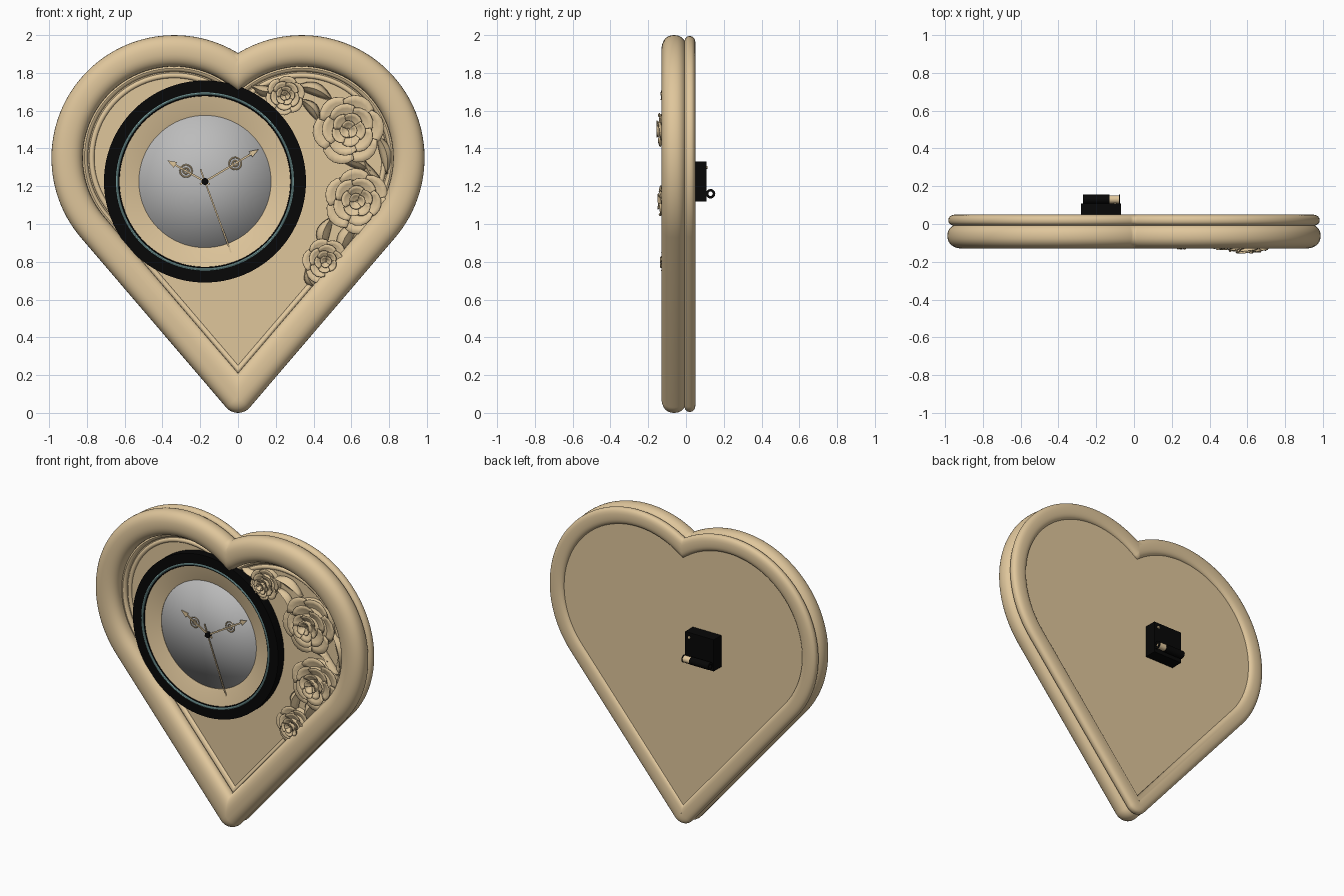
import bpy, bmesh
from math import sin, cos, pi, radians, atan2, asin, copysign
from mathutils import Vector

if "Cube" in bpy.data.objects:
    bpy.data.objects.remove(bpy.data.objects["Cube"], do_unlink=True)


def material(name, r, g, b, rough=0.6):
    m = bpy.data.materials.new(name)
    m.use_nodes = True
    m.diffuse_color = (r, g, b, 1)
    node = m.node_tree.nodes["Principled BSDF"]
    node.inputs["Base Color"].default_value = (r, g, b, 1)
    node.inputs["Roughness"].default_value = rough
    return m


TAN = material("warm tan", 0.74, 0.565, 0.33)
BLACK = material("black", 0.002, 0.002, 0.002)
SILVER = material("silver grey", 0.50, 0.50, 0.50)
TEAL = material("pale teal", 0.30, 0.55, 0.55)


def finish(bm, name, mat, angle=35):
    bmesh.ops.recalc_face_normals(bm, faces=bm.faces)
    me = bpy.data.meshes.new(name)
    bm.to_mesh(me)
    bm.free()
    me.materials.append(mat)
    ob = bpy.data.objects.new(name, me)
    bpy.context.collection.objects.link(ob)
    bpy.ops.object.select_all(action="DESELECT")
    ob.select_set(True)
    bpy.context.view_layer.objects.active = ob
    bpy.ops.object.shade_smooth_by_angle(angle=radians(angle))
    return ob


def grid(bm, rows, wrap_rows=False, wrap_cols=False):
    vs = [[bm.verts.new(p) for p in row] for row in rows]
    n, m = len(vs), len(vs[0])
    for i in range(n if wrap_rows else n - 1):
        for j in range(m if wrap_cols else m - 1):
            a, b = vs[i], vs[(i + 1) % n]
            k = (j + 1) % m
            bm.faces.new((a[j], a[k], b[k], b[j]))


def oval(cx, cy, rx, ry, power=2.0, n=24):
    def s(v):
        return copysign(abs(v) ** (2 / power), v)
    return [(cx + rx * s(cos(2 * pi * i / n)), cy + ry * s(sin(2 * pi * i / n))) for i in range(n)]


def lathe(name, mat, profile, cx, cz, n=96, angle=35):
    """Closed (radius, y) profile turned about an axis along y."""
    bm = bmesh.new()
    grid(bm, [[(cx + r * cos(2 * pi * i / n), y, cz + r * sin(2 * pi * i / n)) for r, y in profile]
              for i in range(n)], True, True)
    return finish(bm, name, mat, angle)


def slab(bm, pts, y0, y1):
    f = bm.faces.new([bm.verts.new((x, y0, z)) for x, z in pts])
    ext = bmesh.ops.extrude_face_region(bm, geom=[f])["geom"]
    bmesh.ops.translate(bm, vec=(0, y1 - y0, 0), verts=[v for v in ext if isinstance(v, bmesh.types.BMVert)])


def plate(name, mat, pts, y0, y1):
    bm = bmesh.new()
    slab(bm, pts, y0, y1)
    return finish(bm, name, mat, 30)


# Right half of the heart: rounded tip, straight flank, circular lobe, run past the notch
TUBE = 0.083
LOBE, LOBE_R = Vector((0.338, 1.35)), 0.65 - TUBE
TIP = Vector((0, TUBE))
d = LOBE - TIP
flank = atan2(d.y, d.x) - asin(LOBE_R / d.length)
start, end = flank - pi / 2, radians(126)
FAN, ARC = 10, 56
path = []
for i in range(FAN + 1):
    a = -pi / 2 + (start + pi / 2) * i / FAN
    path.append((TIP, Vector((cos(a), sin(a)))))
for i in range(ARC + 1):
    a = start + (end - start) * i / ARC
    nrm = Vector((cos(a), sin(a)))
    path.append((LOBE + nrm * LOBE_R, nrm))
path.append((path[-1][0] + Vector((-sin(end), cos(end))) * 0.2, path[-1][1]))


def mirror_half(bm, name, mat):
    bmesh.ops.bisect_plane(bm, geom=bm.verts[:] + bm.edges[:] + bm.faces[:], dist=1e-5,
                           plane_co=(0, 0, 0), plane_no=(1, 0, 0), clear_inner=True)
    ob = finish(bm, name, mat)
    ob.modifiers.new("mirror", "MIRROR").use_axis[0] = True


def sweep(name, mat, profile, first=0):
    """Closed (outward offset, y) profile carried along the heart."""
    bm = bmesh.new()
    grid(bm, [[(p.x + n.x * o, y, p.y + n.y * o) for o, y in profile] for p, n in path[first:]],
         False, True)
    mirror_half(bm, name, mat)


def heart_panel(name, mat, offset, y0, y1):
    bm = bmesh.new()
    slab(bm, [p + n * offset for p, n in path[FAN:]], y0, y1)
    mirror_half(bm, name, mat)


# Heart frame
sweep("front_frame", TAN, oval(0, -0.063, TUBE, 0.067, 2.3, 32))
sweep("rear_moulding", TAN, oval(0.025, 0.02, 0.053, 0.031, 2.5))
sweep("inner_bead", TAN, oval(-0.092, -0.03, 0.018, 0.022, n=12))
sweep("upper_bead", TAN, oval(-0.13, -0.03, 0.014, 0.012, n=12), FAN + 1)
heart_panel("heart_panel", TAN, -0.01, -0.03, 0.028)

# Clock face, sloping in from the bezel to the dial
CX, CZ = -0.175, 1.225
lathe("outer_bezel", BLACK, [(0.535, -0.03), (0.535, -0.092), (0.47, -0.092), (0.47, -0.03)], CX, CZ, 128)
lathe("bead_ring", TEAL, oval(0.466, -0.09, 0.007, 0.008, n=8), CX, CZ, 128)
lathe("thin_rim", BLACK, oval(0.456, -0.086, 0.004, 0.004, n=8), CX, CZ, 128)
lathe("inner_bezel", TAN, [(0.47, -0.03), (0.47, -0.088), (0.45, -0.084), (0.365, -0.062),
                           (0.35, -0.057), (0.35, -0.03)], CX, CZ, 128)
lathe("dial", SILVER, [(0.001, -0.055), (0.01, -0.055), (0.352, -0.055), (0.352, -0.035), (0.001, -0.035)],
      CX, CZ, 96, 180)


# Hands
def hand(name, tip, w, ring_at=None, tail=0.03, y=-0.06):
    v = Vector(tip) - Vector((CX, CZ))
    length, u = v.length, v.normalized()
    side = Vector((-u.y, u.x))

    def at(s, t):
        return Vector((CX, CZ)) + u * s + side * t
    head = 0.05 if ring_at else 0.002
    shape = [(-tail, w), (length - head, w), (length - head, 3.5 * w if ring_at else w), (length, 0)]
    pts = [at(s, t) for s, t in shape] + [at(s, -t) for s, t in shape[-2::-1]]
    plate(name, TAN, pts, y, y - 0.005)
    if ring_at:
        for k, r in enumerate((0.032, 0.015)):
            lathe(f"{name}_ring_{k + 1}", TAN, oval(r, y - 0.003, 0.004, 0.003, n=6), *at(ring_at, 0), 24)


hand("hour_hand", (-0.375, 1.337), 0.005, 0.115)
hand("minute_hand", (0.11, 1.395), 0.005, 0.187)
hand("second_hand", (-0.03, 0.83), 0.004, tail=0.07, y=-0.066)
lathe("pivot", BLACK, [(0.001, -0.05), (0.018, -0.05), (0.018, -0.074), (0.001, -0.075)], CX, CZ, 20)


# Carved roses: petals in rising rings
def rose(name, cx, cz, size, top, turn):
    bm = bmesh.new()
    depth = top - 0.03
    layers = [(0.30, 1.00, 0.30, 0.52, 6, 0.60), (0.20, 0.74, 0.48, 0.72, 5, 0.72),
              (0.10, 0.48, 0.62, 0.88, 5, 0.75), (0.03, 0.25, 0.78, 1.00, 3, 1.15)]
    for k, (r0, r1, h0, h1, count, half) in enumerate(layers):
        for p in range(count):
            a0 = turn + k * 0.5 + 2 * pi * p / count
            rows = []
            for i in range(5):
                u = i / 4
                row = []
                for j in range(7):
                    v = j / 3 - 1
                    a = a0 + v * half
                    r = size * (r0 + (r1 - r0) * u * (1 - 0.22 * v * v))
                    h = h0 + (h1 - h0) * u ** 1.5 + 0.07 * v * u
                    row.append((cx + r * cos(a), -0.03 - depth * min(h, 1), cz + r * sin(a)))
                rows.append(row)
            grid(bm, rows)
    ob = finish(bm, name, TAN, 40)
    s = ob.modifiers.new("thickness", "SOLIDIFY")
    s.thickness, s.offset = 0.005, 0
    lathe(name + "_base", TAN, [(0.001, -0.02), (size * 0.85, -0.02), (size * 0.8, -0.03 - depth * 0.3),
                                (size * 0.2, -0.03 - depth * 0.72), (0.001, -0.03 - depth * 0.8)], cx, cz, 20)


rose("top_rose", 0.25, 1.68, 0.105, 0.132, 0.3)
rose("large_rose", 0.585, 1.50, 0.19, 0.154, 0.1)
rose("middle_rose", 0.63, 1.12, 0.175, 0.149, 0.6)
rose("lower_rose", 0.465, 0.80, 0.125, 0.136, 0.9)


# Leaves between the roses
def leaf(name, cx, cz, length, width, deg):
    bm = bmesh.new()
    a, rows = radians(deg), []
    for i in range(9):
        u = i / 8
        w = width * (sin(pi * u) ** 0.8 if 0 < i < 8 else 0.02)
        row = []
        for v in (-1, -0.5, 0, 0.5, 1):
            s, t = (u - 0.5) * length, v * w + 0.12 * length * sin(pi * u)
            y = -0.03 - 0.035 * (1 - abs(v)) - 0.01 * sin(pi * u)
            row.append((cx + s * cos(a) - t * sin(a), y, cz + s * sin(a) + t * cos(a)))
        rows.append(row)
    grid(bm, rows)
    ob = finish(bm, name, TAN, 25)
    ob.modifiers.new("thickness", "SOLIDIFY").thickness = 0.008


for i, spec in enumerate([(0.40, 1.69, 0.22, 0.035, -20), (0.38, 1.60, 0.16, 0.03, -50),
                          (0.14, 1.72, 0.14, 0.03, 170), (0.76, 1.37, 0.22, 0.035, -75),
                          (0.62, 1.31, 0.18, 0.035, -20), (0.72, 1.27, 0.16, 0.03, 130),
                          (0.59, 0.92, 0.20, 0.035, 60), (0.47, 0.95, 0.16, 0.03, 75),
                          (0.39, 0.71, 0.12, 0.025, 120)]):
    leaf(f"leaf_{i + 1}", *spec)


# Movement on the back
def tube_x(name, mat, x0, x1, y, z, r, hole):
    bm = bmesh.new()
    prof = [(x0, hole), (x0, r), (x1, r), (x1, hole)]
    grid(bm, [[(x, y + q * cos(2 * pi * i / 20), z + q * sin(2 * pi * i / 20)) for x, q in prof]
              for i in range(20)], True, True)
    finish(bm, name, mat)


plate("movement_box", BLACK, [(-0.28, 1.12), (-0.07, 1.12), (-0.07, 1.33), (-0.28, 1.33)], 0.02, 0.108)
tube_x("battery_holder", BLACK, -0.27, -0.13, 0.13, 1.16, 0.025, 0.012)
tube_x("battery_end", TAN, -0.13, -0.08, 0.13, 1.16, 0.022, 0.012)
tube_x("battery_cap", BLACK, -0.08, -0.074, 0.13, 1.16, 0.025, 0.012)
lathe("setting_stud", TAN, [(0.001, 0.1), (0.008, 0.1), (0.008, 0.113), (0.001, 0.113)], -0.10, 1.30, 12)
